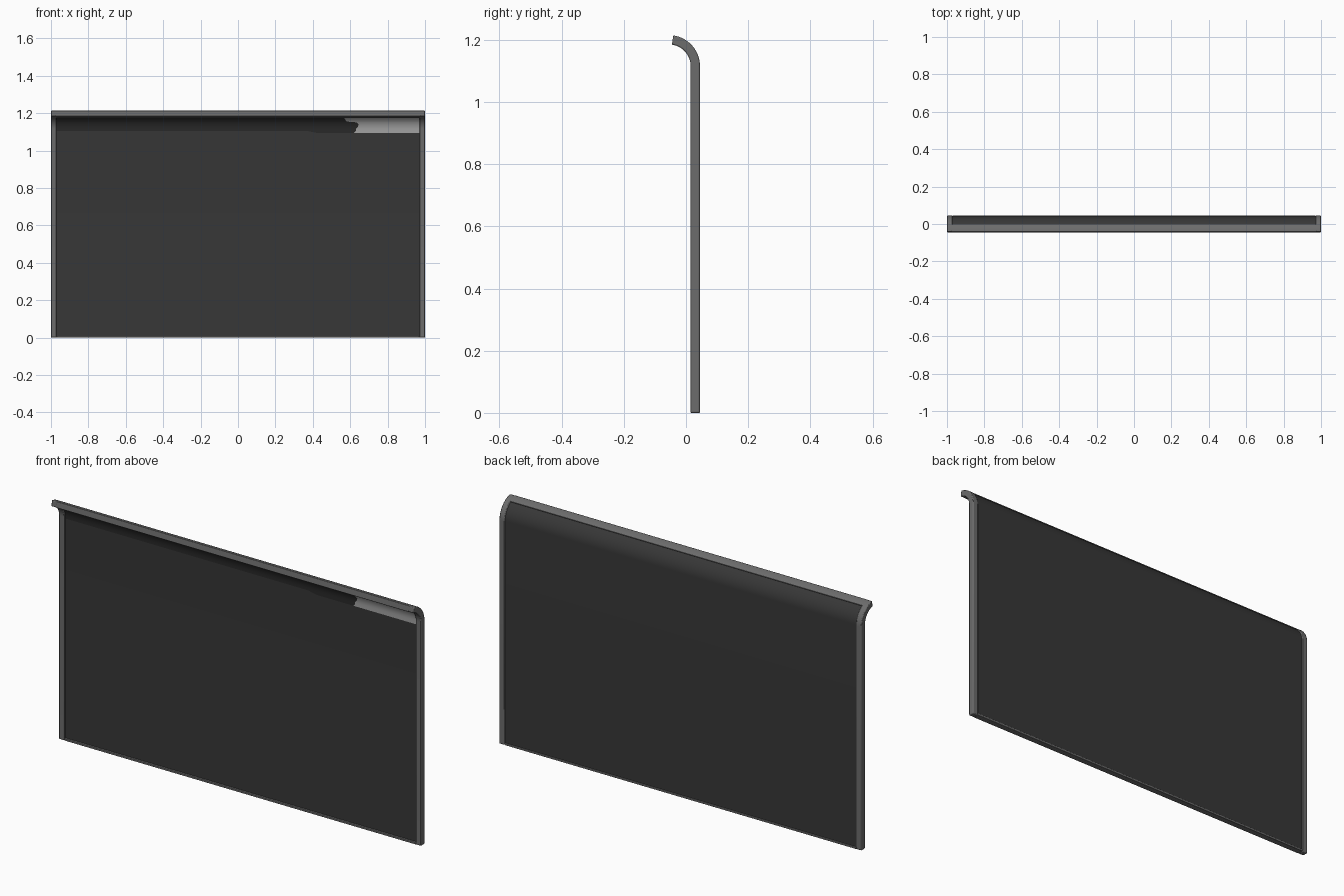
import bpy
import bmesh
from math import sin, cos, radians

if "Cube" in bpy.data.objects:
    bpy.data.objects.remove(bpy.data.objects["Cube"], do_unlink=True)

BEND_Y, BEND_Z = -0.055, 1.115     # centre of the bend
R_IN, R_OUT = 0.07, 0.10           # front and back surface of the frame
END = 82                           # angle where the lip stops
RAIL = 0.03


def material(name, value):
    m = bpy.data.materials.new(name)
    m.use_nodes = True
    colour = (value, value, value, 1)
    m.diffuse_color = colour
    bsdf = m.node_tree.nodes["Principled BSDF"]
    bsdf.inputs["Base Color"].default_value = colour
    bsdf.inputs["Roughness"].default_value = 0.6
    return m


frame_grey = material("frame grey", 0.15)
panel_dark = material("panel charcoal", 0.038)
band_dark = material("band black", 0.022)
patch_light = material("patch light grey", 0.36)


def arc(a0, a1, steps=14):
    return [("a", a0 + (a1 - a0) * i / steps) for i in range(steps + 1)]


def point(station, r):
    """Position (y, z) on the bent sheet at distance r from the bend centre."""
    kind, v = station
    if kind == "z":
        return BEND_Y + r, v
    return BEND_Y + r * cos(radians(v)), BEND_Z + r * sin(radians(v))


def finish(name, bm, mats, bevel=0):
    mesh = bpy.data.meshes.new(name)
    bm.to_mesh(mesh)
    bm.free()
    ob = bpy.data.objects.new(name, mesh)
    bpy.context.collection.objects.link(ob)
    for m in mats:
        mesh.materials.append(m)
    bpy.ops.object.select_all(action="DESELECT")
    ob.select_set(True)
    bpy.context.view_layer.objects.active = ob
    bpy.ops.object.shade_smooth_by_angle(angle=radians(30))
    if bevel:
        mod = ob.modifiers.new("soft edges", "BEVEL")
        mod.width = bevel
        mod.segments = 2
        mod.limit_method = "ANGLE"
    return ob


def bent_bar(name, stations, x0, x1, r0, r1, mat, bevel=0):
    """Box section swept along the bent path."""
    bm = bmesh.new()
    rings = []
    for s in stations:
        corners = [(x0, r0), (x1, r0), (x1, r1), (x0, r1)]
        rings.append([bm.verts.new((x, *point(s, r))) for x, r in corners])
    for a, b in zip(rings, rings[1:]):
        for i in range(4):
            j = (i + 1) % 4
            bm.faces.new((a[i], a[j], b[j], b[i]))
    bm.faces.new(rings[0][::-1])
    bm.faces.new(rings[-1])
    bmesh.ops.recalc_face_normals(bm, faces=bm.faces)
    return finish(name, bm, [mat], bevel)


# Frame: two bent side rails, the lip along the top, a thin bottom edge
for side, x in (("right", -1), ("left", 1 - RAIL)):
    bent_bar(side + "_rail", [("z", 0)] + arc(0, END), x, x + RAIL,
             R_IN, R_OUT, frame_grey, 0.004)
inner = 1 - RAIL
bent_bar("top_lip", arc(57, END, 6), -inner - 0.005, inner + 0.005,
         R_IN, R_OUT, frame_grey, 0.002)
bent_bar("bottom_edge", [("z", 0), ("z", 0.01)], -inner, inner,
         R_IN, R_OUT, frame_grey, 0.002)

# Bent panel held inside the frame
bent_bar("panel", [("z", 0.005)] + arc(0, 62), -inner - 0.005, inner + 0.005,
         0.080, 0.096, panel_dark)

# Band under the bend, dark with a light patch behind a ragged edge
# each row: station, x where dark starts, x where light starts
rows = [(("z", 1.095), 0.42, 0.62), (("z", 1.105), -inner, 0.63),
        (("a", 0), -inner, 0.63), (("a", 8), -inner, 0.64),
        (("a", 18), -inner, 0.645), (("a", 27), -inner, 0.635),
        (("a", 31), -inner, 0.58), (("a", 45), -inner, 0.57),
        (("a", 60), -inner, 0.56)]
bm = bmesh.new()
for (s0, d0, l0), (s1, d1, l1) in zip(rows, rows[1:]):
    if d0 != d1:
        d1 = 0.37
    for index, (a0, a1, b0, b1) in enumerate(((d0, l0, d1, l1),
                                              (l0, inner, l1, inner))):
        quad = ((a0, s0), (a1, s0), (b1, s1), (b0, s1))
        face = bm.faces.new([bm.verts.new((x, *point(s, 0.0785)))
                             for x, s in quad])
        face.material_index = index
bmesh.ops.remove_doubles(bm, verts=bm.verts, dist=0.0001)
finish("under_bend_band", bm, [band_dark, patch_light])
